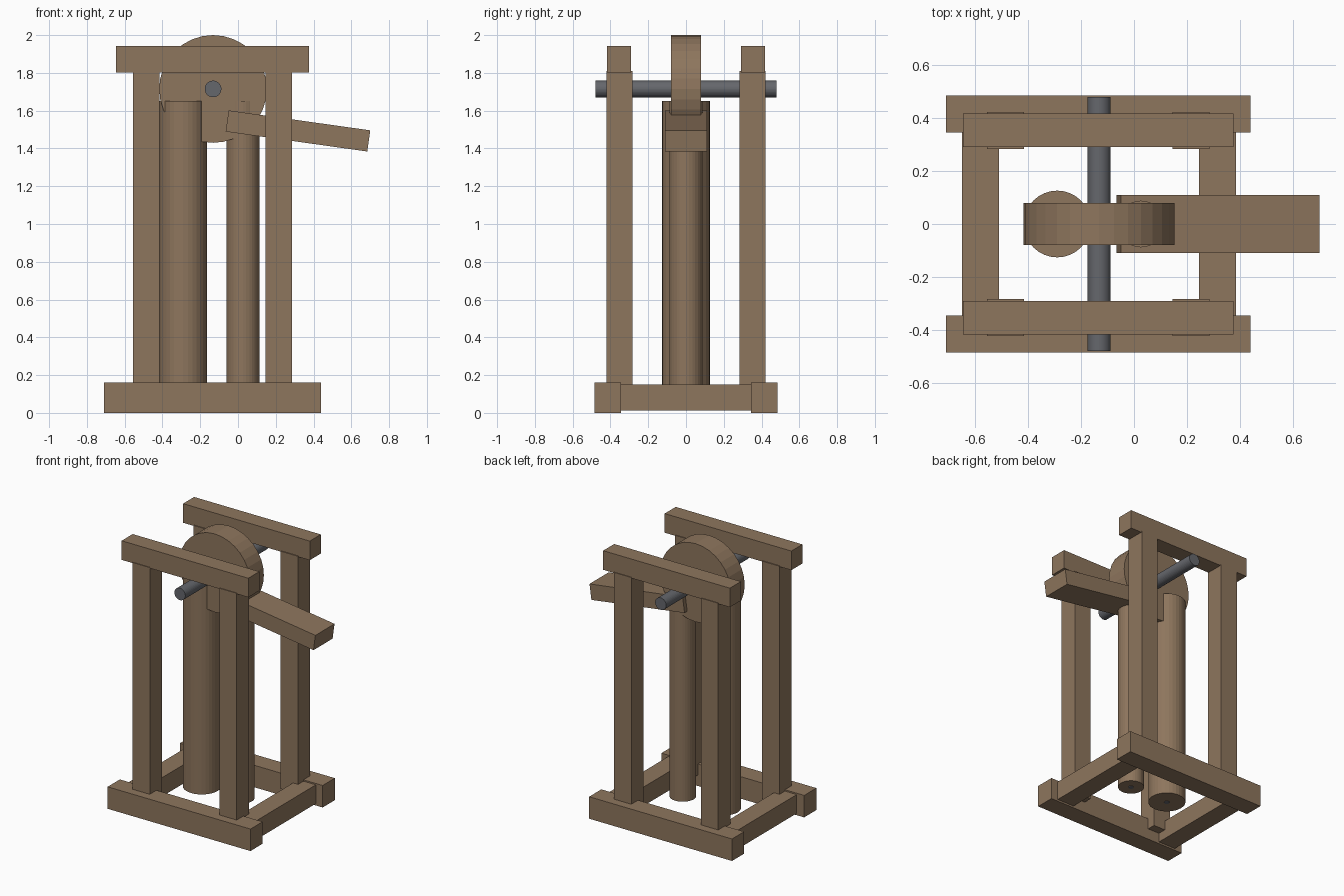
import bpy
import math

if "Cube" in bpy.data.objects:
    bpy.data.objects.remove(bpy.data.objects["Cube"])


def material(name, color):
    m = bpy.data.materials.new(name)
    m.diffuse_color = (*color, 1)
    m.use_nodes = True
    m.node_tree.nodes["Principled BSDF"].inputs["Base Color"].default_value = m.diffuse_color
    return m


WOOD = material("wood", (0.27, 0.18, 0.11))
IRON = material("iron", (0.13, 0.135, 0.15))


def finish(name, mat):
    ob = bpy.context.object
    ob.name = name
    ob.data.materials.append(mat)
    return ob


def box(name, x, y, z, mat=WOOD):
    """Box from (min, max) ranges on each axis."""
    bpy.ops.mesh.primitive_cube_add(size=1, location=[(a + b) / 2 for a, b in (x, y, z)])
    ob = finish(name, mat)
    ob.scale = [b - a for a, b in (x, y, z)]
    return ob


def rod(name, center, radius, length, mat=WOOD, along_y=False, sides=32):
    bpy.ops.mesh.primitive_cylinder_add(
        vertices=sides, radius=radius, depth=length, location=center,
        rotation=(math.pi / 2 if along_y else 0, 0, 0))
    return finish(name, mat)


def span_y(side, inner, outer):
    return tuple(sorted((side * inner, side * outer)))


# Two matching side frames: base rail, two posts and a top beam
for label, s in (("front", -1), ("back", 1)):
    box(label + "_base_rail", (-0.71, 0.44), span_y(s, 0.345, 0.485), (0, 0.16))
    box(label + "_left_post", (-0.555, -0.415), span_y(s, 0.283, 0.422), (0.08, 1.81))
    box(label + "_right_post", (0.145, 0.285), span_y(s, 0.283, 0.422), (0.08, 1.81))
    box(label + "_top_beam", (-0.645, 0.375), span_y(s, 0.29, 0.417), (1.803, 1.942))

# Cross rails joining the frames
box("left_cross_rail", (-0.65, -0.51), (-0.36, 0.36), (0.013, 0.15))
box("right_cross_rail", (0.245, 0.385), (-0.36, 0.36), (0.013, 0.15))

# Wheel on its axle
rod("wheel", (-0.132, 0, 1.715), 0.285, 0.158, along_y=True)
rod("axle", (-0.132, 0, 1.715), 0.044, 0.96, IRON, along_y=True)

# Hanging logs with iron pins showing at the bottom
for label, x, r in (("large", -0.29, 0.126), ("small", 0.026, 0.088)):
    rod(label + "_log", (x, 0, 0.87), r, 1.56)
    rod(label + "_log_pin", (x, 0, 0.12), 0.018, 0.07, IRON, sides=12)

# Sloping lever board
lever = box("lever_board", (-0.061, 0.696), (-0.11, 0.11), (1.436, 1.549))
lever.rotation_euler.y = math.radians(8)
